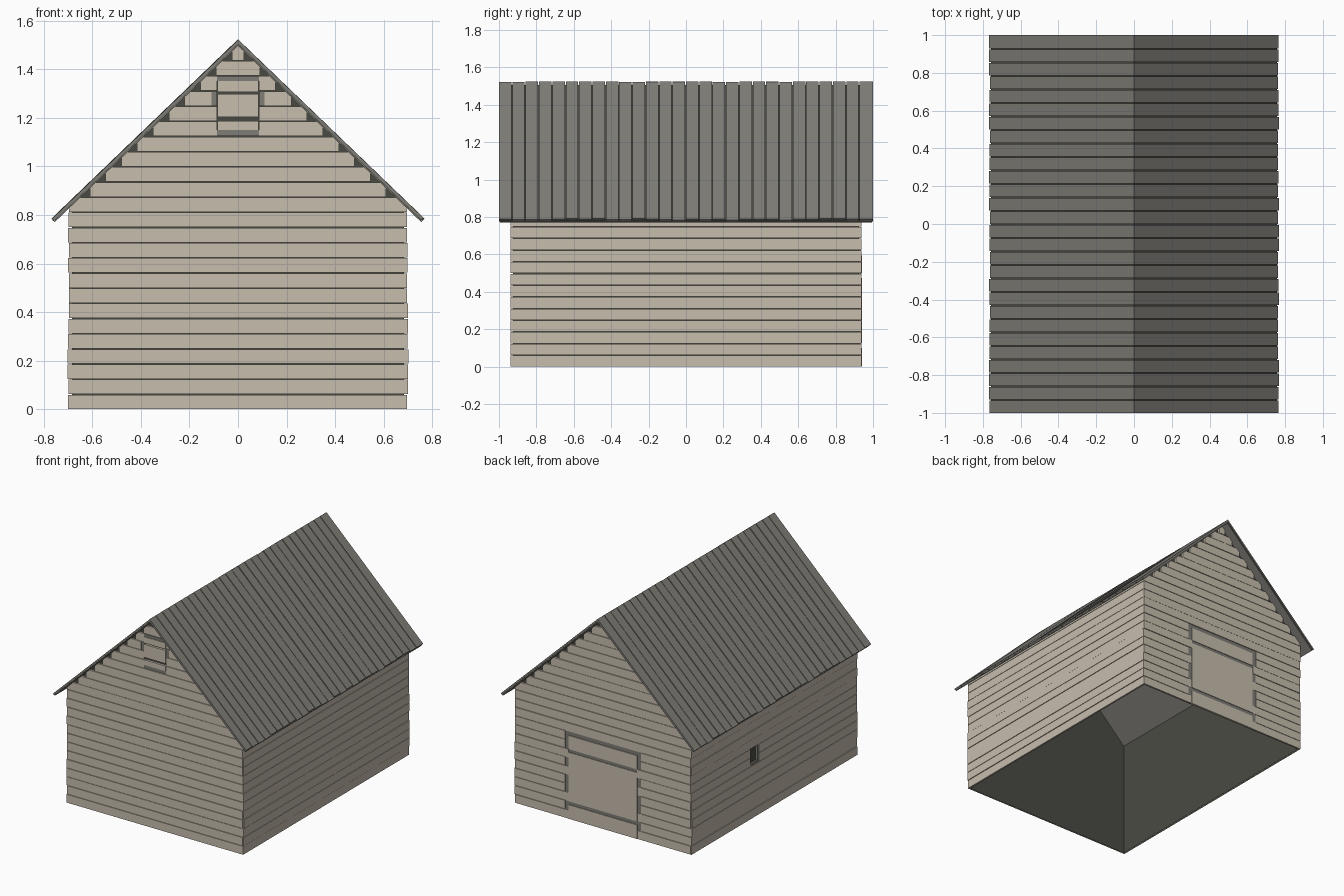
import bpy, bmesh, random
from mathutils import Vector

random.seed(4)
if "Cube" in bpy.data.objects:
    bpy.data.objects.remove(bpy.data.objects["Cube"])


def material(name, hex_colour):
    parts = [int(hex_colour[i:i + 2], 16) / 255 for i in (0, 2, 4)]
    lin = [c / 12.92 if c < 0.04 else ((c + 0.055) / 1.055) ** 2.4 for c in parts]
    m = bpy.data.materials.new(name)
    m.use_nodes = True
    m.diffuse_color = (*lin, 1)
    m.node_tree.nodes["Principled BSDF"].inputs["Base Color"].default_value = (*lin, 1)
    return m


BOARD = material("pale_board", "C6BDAE")
GREY = material("grey_timber", "7F7D77")
DARK = material("dark_lining", "4A4A44")


def prism(bm, pts, vec):
    """Extrude a planar outline along a vector."""
    face = bm.faces.new([bm.verts.new(p) for p in pts])
    ext = bmesh.ops.extrude_face_region(bm, geom=[face])["geom"]
    bmesh.ops.translate(bm, vec=vec, verts=[v for v in ext if isinstance(v, bmesh.types.BMVert)])


def finish(bm, name, mat):
    bmesh.ops.recalc_face_normals(bm, faces=bm.faces)
    mesh = bpy.data.meshes.new(name)
    bm.to_mesh(mesh)
    bm.free()
    mesh.materials.append(mat)
    obj = bpy.data.objects.new(name, mesh)
    bpy.context.collection.objects.link(obj)


def boxes(name, mat, *ranges):
    """Boxes given as x, y and z ranges."""
    bm = bmesh.new()
    for (x0, x1), (y0, y1), (z0, z1) in ranges:
        prism(bm, [(x0, y0, z0), (x1, y0, z0), (x1, y0, z1), (x0, y0, z1)], Vector((0, y1 - y0, 0)))
    finish(bm, name, mat)


PITCH, GAP = 0.0625, 0.003
SLOPE, RIDGE, UNDER = 0.961, 1.524, 1.497
WX, WY, THICK = 0.70, 0.94, 0.012


def limit(z):
    return (UNDER - z) / SLOPE


def jut():
    return random.choice((0, 0, 0.001, 0.003, 0.005))


# Stepped gable boards, split around an opening
def gable_wall(name, side, rows, narrow, wide, wide_rows):
    bm = bmesh.new()
    for i in range(24):
        z0, z1 = i * PITCH, (i + 1) * PITCH - GAP
        hw = WX - 0.006 if z0 < 0.87 else limit(z0) - 0.037
        if hw < 0.02:
            continue
        if limit(z1) < hw:
            edge = [(hw, z0), (hw, UNDER - hw * SLOPE), (max(limit(z1), 0.005), z1)]
        else:
            edge = [(hw, z0), (hw, z1)]
        depth = Vector((0, side * (THICK + jut() * 0.5), 0))
        y = side * (WY - THICK - 0.003)
        if i in rows:
            inner = wide if i in wide_rows else narrow
            for s in (-1, 1):
                outline = [(inner, z0)] + edge + [(inner, z1)]
                prism(bm, [(s * x, y, z) for x, z in outline], depth)
        else:
            outline = edge + [(-x, z) for x, z in reversed(edge)]
            prism(bm, [(x, y, z) for x, z in outline], depth)
    finish(bm, name, BOARD)


gable_wall("front_wall_boards", -1, range(18, 22), 0.087, 0.11, (20,))
gable_wall("back_wall_boards", 1, range(0, 10), 0.272, 0.30, (1, 3, 4, 6, 8, 9))


# Side wall boards, with a small opening on one side
WIN_Y, WIN_Z = (0.165, 0.265), (0.36, 0.50)


def side_wall(name, side, window):
    bm = bmesh.new()
    for i in range(14):
        z0, z1 = i * PITCH, min((i + 1) * PITCH - GAP, 0.825)
        spans = [(-WY + 0.003, WY - 0.003)]
        if window and z1 > WIN_Z[0] + 0.02 and z0 < WIN_Z[1] - 0.02:
            spans = [(spans[0][0], WIN_Y[0]), (WIN_Y[1], spans[0][1])]
        x = side * (WX - THICK - 0.003)
        depth = Vector((side * (THICK + jut()), 0, 0))
        for a, b in spans:
            prism(bm, [(x, a, z0), (x, b, z0), (x, b, z1), (x, a, z1)], depth)
    finish(bm, name, BOARD)


side_wall("left_wall_boards", 1, False)
side_wall("right_wall_boards", -1, True)

# Dark lining shell, open underneath
bm = bmesh.new()
LX, LY = WX - 0.016, WY - 0.016
top = UNDER - LX * SLOPE
for s in (-1, 1):
    bm.faces.new([bm.verts.new(p) for p in (
        (-LX, s * LY, 0), (LX, s * LY, 0), (LX, s * LY, top), (0, s * LY, UNDER), (-LX, s * LY, top))])
    bm.faces.new([bm.verts.new(p) for p in (
        (s * LX, -LY, 0), (s * LX, LY, 0), (s * LX, LY, top), (s * LX, -LY, top))])
bmesh.ops.remove_doubles(bm, verts=bm.verts, dist=0.0001)
finish(bm, "wall_lining", DARK)


# Roof layers: planks over a dark sheet over a ceiling
def roof_strip(bm, side, ridge, eave, t, y0, y1):
    z = ridge - eave * SLOPE
    pts = [(0, ridge), (eave, z), (eave - 0.69 * t, z - 0.72 * t), (0, ridge - t / 0.72)]
    prism(bm, [(side * x, y0, z) for x, z in pts], Vector((0, y1 - y0, 0)))


PLANKS = 28
width = 2 / PLANKS
for side, label in ((1, "left"), (-1, "right")):
    bm = bmesh.new()
    for i in range(PLANKS):
        y = -1 + i * width
        gap = 0.005 if i < PLANKS - 1 else 0
        drop = random.choice((0, 0, 0.001, 0.003))
        roof_strip(bm, side, RIDGE - drop, 0.763 + random.uniform(-0.002, 0.005), THICK, y, y + width - gap)
    finish(bm, label + "_roof_planks", GREY)
    for part, mat, ridge in (("_roof_sheet", DARK, RIDGE - 0.0167), ("_roof_ceiling", GREY, RIDGE - 0.0222)):
        bm = bmesh.new()
        roof_strip(bm, side, ridge, 0.757, 0.004, -0.995, 0.995)
        finish(bm, label + part, mat)

# Loft hatch on the front gable
FY = (-WY, -LY)
FT = (-WY + 0.004, -LY)
boxes("hatch_boards", BOARD, *[((-0.085, 0.085), FY, z) for z in
                               ((1.15, 1.187), (1.204, 1.298), (1.307, 1.352))])
boxes("hatch_trim", GREY, *[((-0.087, 0.087), FT, z) for z in ((1.126, 1.15), (1.352, 1.372))],
      *[((x - 0.012, x + 0.012), FT, (1.25, 1.31)) for x in (-0.098, 0.098)])

# Large door on the back wall
BY = (LY, WY)
BT = (LY, WY - 0.004)
boxes("door_panel", BOARD, *[((-0.27, 0.27), BY, z) for z in
                             ((0, 0.10), (0.125, 0.475), (0.498, 0.595))])
boxes("door_rails", GREY, *[((-0.27, 0.27), BT, z) for z in ((0.10, 0.125), (0.475, 0.498))])
boxes("door_frame", GREY, ((-0.30, 0.30), BT, (0.597, 0.623)),
      *[((x - 0.014, x + 0.014), BT, (0, 0.597)) for x in (-0.286, 0.286)])

# Small side window trim
boxes("window_trim", GREY, ((-WX + 0.003, -LX), (WIN_Y[0], WIN_Y[0] + 0.025), (0.375, 0.50)),
      ((-WX + 0.003, -LX), WIN_Y, (0.375, 0.39)))
